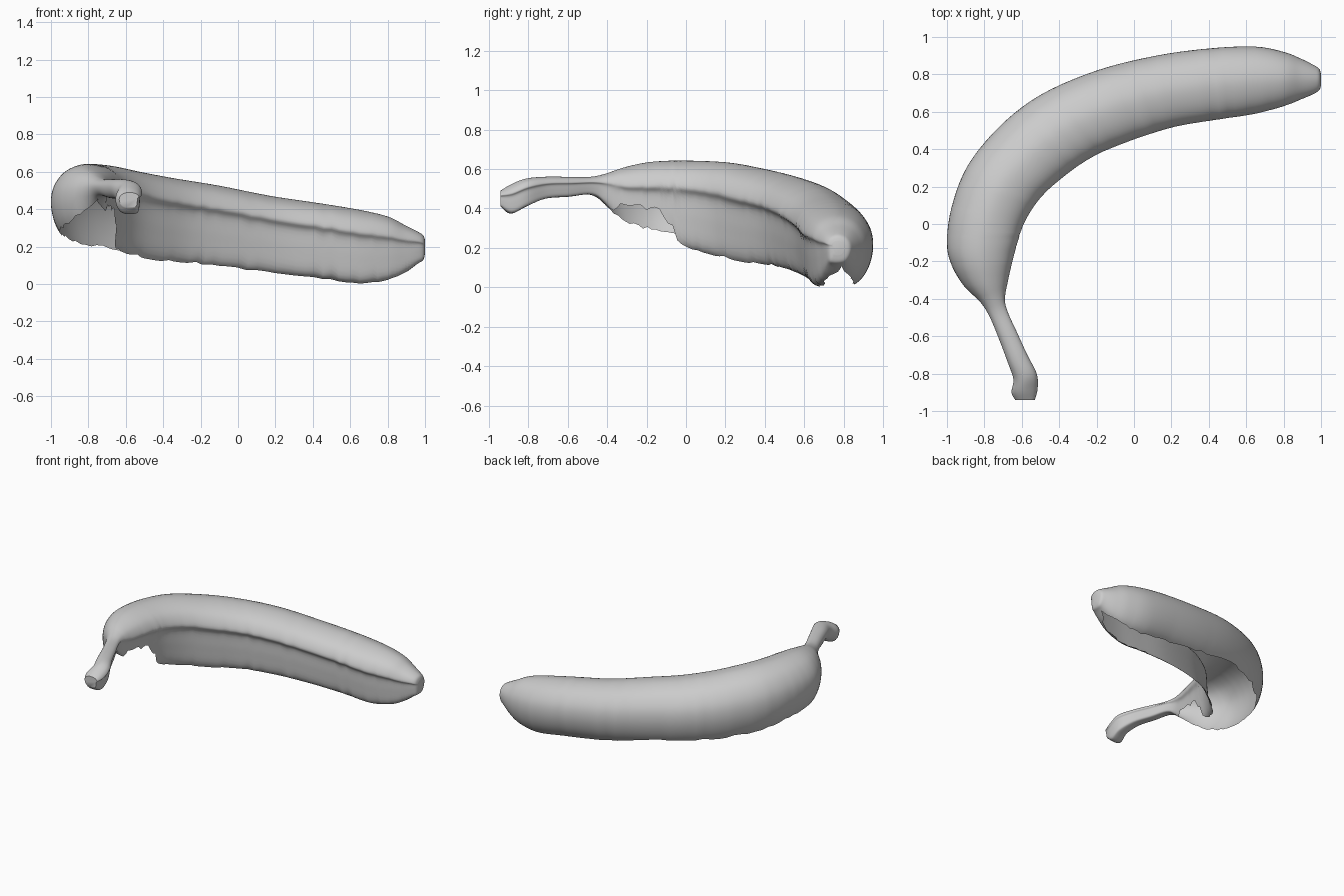
import bpy
import bmesh
import random
from mathutils import Vector

random.seed(4)
default_cube = bpy.data.objects.get("Cube")
if default_cube:
    bpy.data.objects.remove(default_cube, do_unlink=True)

# Stations: outer edge x, y, inner edge x, y, crest height, underside height
stem_stations = [
    (-.635, -.94, -.53, -.94, .49, .41),
    (-.655, -.9, -.515, -.88, .52, .375),
    (-.645, -.83, -.52, -.8, .55, .41),
    (-.675, -.74, -.57, -.7, .56, .45),
    (-.72, -.62, -.625, -.58, .56, .46),
    (-.77, -.5, -.675, -.47, .56, .47),
]
body_stations = [
    (-.82, -.42, -.69, -.4, .575, .42),
    (-.91, -.33, -.675, -.31, .605, .3),
    (-.975, -.22, -.65, -.2, .63, .24),
    (-1, -.1, -.62, -.09, .64, .21),
    (-.975, .09, -.58, .02, .64, .18),
    (-.89, .31, -.5, .14, .63, .14),
    (-.72, .52, -.38, .25, .6, .11),
    (-.5, .69, -.22, .36, .565, .1),
    (-.2, .82, -.02, .445, .525, .08),
    (.12, .9, .22, .52, .47, .05),
    (.42, .94, .46, .56, .43, .025),
    (.65, .948, .65, .59, .395, 0),
    (.8, .92, .8, .63, .36, .02),
    (.89, .885, .89, .665, .315, .06),
    (.96, .85, .96, .695, .28, .11),
    (.99, .83, .99, .715, .26, .13),
    (1, .8, 1, .74, .235, .165),
]
stations = [Vector(s) for s in stem_stations + body_stations]

# Cross-section, from the underside up the outer side, over the crest
# to the overhanging ridge on the inner side and back below
section = [Vector(p) for p in (
    (.2, -1), (.6, -.85), (.88, -.48), (1, 0), (.92, .45), (.6, .82), (.1, 1),
    (-.4, .95), (-.8, .75), (-1, .42), (-.87, .2), (-.83, -.3), (-.73, -.85), (-.4, -1))]


def spline(points, t, closed=False):
    """Point on a smooth curve through the given points."""
    count = len(points)
    i = int(t) if closed else min(int(t), count - 2)
    f = t - i

    def pick(k):
        return points[k % count] if closed else points[max(0, min(count - 1, k))]

    a, b, c, d = (pick(i + k) for k in (-1, 0, 1, 2))
    return b + (c - a) * (f / 2) + (a * 2 - b * 5 + c * 4 - d) * (f * f / 2) \
        + (b * 3 - a - c * 3 + d) * (f * f * f / 2)


def ramp(t, start, end):
    """Smooth step from start to end, falling when end is smaller."""
    f = max(0, min(1, (t - start) / (end - start)))
    return f * f * (3 - 2 * f)


def station_ring(bm, t, sides):
    """One ring, left open underneath with a ragged rim."""
    ox, oy, ix, iy, top, bottom = spline(stations, t)
    gap = ramp(t, 5.5, 7) * ramp(t, 20, 18.5)
    bend = ramp(t, 16.5, 13)
    neck = ramp(t, 10, 8.5)
    first = gap * (.6 + .95 * bend + random.uniform(-.1, .1))
    last = len(section) - gap * (1.3 + .4 * bend + 1.5 * neck + random.uniform(-.15, .15))
    ring = []
    for k in range(sides + 1):
        u, v = spline(section, first + (last - first) * k / sides, closed=True)
        side, rise = (1 + u) / 2, (1 + v) / 2
        ring.append(bm.verts.new((ix + (ox - ix) * side,
                                  iy + (oy - iy) * side,
                                  bottom + (top - bottom) * rise)))
    return ring


def build_fruit(name, material, sides=52, steps=5):
    bm = bmesh.new()
    total = (len(stations) - 1) * steps
    rings = [station_ring(bm, j / steps, sides) for j in range(total + 1)]
    for lower, upper in zip(rings, rings[1:]):
        for k in range(sides):
            bm.faces.new((lower[k], lower[k + 1], upper[k + 1], upper[k]))
    # Blunt ends of the stem and the tip
    for ring in (rings[0], rings[-1]):
        bm.faces.new(ring[:-1])
    bmesh.ops.remove_doubles(bm, verts=bm.verts, dist=.0005)
    bmesh.ops.recalc_face_normals(bm, faces=bm.faces)
    highest = max(bm.faces, key=lambda face: face.calc_center_median().z)
    if highest.normal.z < 0:
        bmesh.ops.reverse_faces(bm, faces=bm.faces)
    mesh = bpy.data.meshes.new(name)
    bm.to_mesh(mesh)
    bm.free()
    mesh.materials.append(material)
    fruit = bpy.data.objects.new(name, mesh)
    bpy.context.collection.objects.link(fruit)
    return fruit


# Plain grey skin
skin = bpy.data.materials.new("light_grey_skin")
skin.use_nodes = True
grey = (.6, .6, .6, 1)
skin.diffuse_color = grey
skin.node_tree.nodes["Principled BSDF"].inputs["Base Color"].default_value = grey

banana = build_fruit("banana_peel", skin)
bpy.ops.object.select_all(action="DESELECT")
banana.select_set(True)
bpy.context.view_layer.objects.active = banana
bpy.ops.object.shade_smooth_by_angle(angle=.9)
